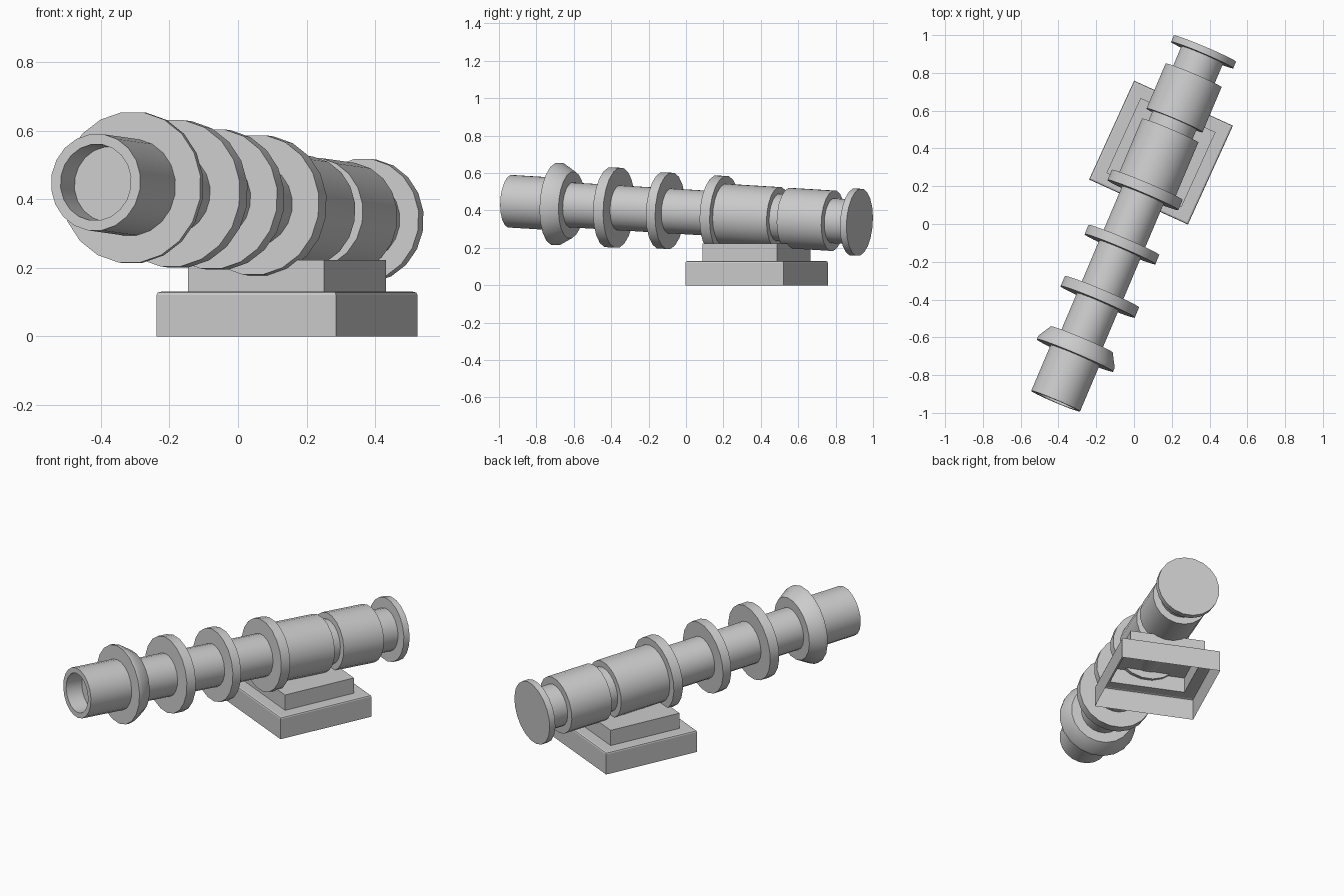
import bpy, bmesh, math
from mathutils import Vector, Matrix

if "Cube" in bpy.data.objects:
    bpy.data.objects.remove(bpy.data.objects["Cube"])

SIDES = 20
MUZZLE = Vector((-0.415, -0.938, 0.449))
AXIS = Vector((0.39, 0.921, -0.0556)).normalized()
AIM = Matrix.Translation(MUZZLE) @ AXIS.to_track_quat('Z', 'Y').to_matrix().to_4x4()


def lathe(name, profile, matrix, sides=SIDES, caps=(True, True), smooth=True):
    """Revolve (radius, height) points about local z."""
    bm = bmesh.new()
    rings = []
    for r, h in profile:
        rings.append([bm.verts.new((r * math.cos(a), r * math.sin(a), h))
                      for a in (2 * math.pi * (i + 0.5) / sides for i in range(sides))])
    for a, b in zip(rings, rings[1:]):
        for i in range(sides):
            j = (i + 1) % sides
            bm.faces.new((a[i], a[j], b[j], b[i]))
    if caps[0]:
        bm.faces.new(rings[0][::-1])
    if caps[1]:
        bm.faces.new(rings[-1])
    me = bpy.data.meshes.new(name)
    bm.to_mesh(me)
    bm.free()
    ob = bpy.data.objects.new(name, me)
    bpy.context.collection.objects.link(ob)
    ob.matrix_world = matrix
    if smooth:
        bpy.ops.object.select_all(action='DESELECT')
        ob.select_set(True)
        bpy.context.view_layer.objects.active = ob
        bpy.ops.object.shade_smooth_by_angle(angle=math.radians(30))
    return ob


# Barrel: recessed bore, muzzle, tube, two breech sections and rear neck
lathe("barrel", [(0.11, 0.10), (0.112, 0), (0.142, 0), (0.142, 0.30), (0.121, 0.30),
                 (0.121, 1.22), (0.164, 1.22), (0.164, 1.558), (0.128, 1.558),
                 (0.128, 1.617), (0.163, 1.617), (0.163, 1.876), (0.121, 1.876),
                 (0.121, 2.0)], AIM)

# Muzzle flange, tapering to the rear
lathe("muzzle_flange", [(0.222, 0.263), (0.222, 0.283), (0.18, 0.355)], AIM)

# Reinforcing discs and the rear end plate
for name, r, s0, s1 in (("front_disc", 0.216, 0.572, 0.63),
                        ("middle_disc", 0.206, 0.875, 0.928),
                        ("breech_disc", 0.206, 1.187, 1.245),
                        ("rear_plate", 0.181, 1.993, 2.03)):
    lathe(name, [(r, s0), (r, s1)], AIM)

# Stepped square base, hollow and open underneath
k = math.sqrt(0.5)
base = Matrix.Translation((0.143, 0.378, 0)) @ Matrix.Rotation(math.radians(-24.5), 4, 'Z')
lathe("stepped_base", [(0.575 * k, 0), (0.575 * k, 0.12), (0.57 * k, 0.127), (0.555 * k, 0.13),
                       (0.436 * k, 0.13), (0.436 * k, 0.222)],
      base, sides=4, caps=(False, True), smooth=False)
